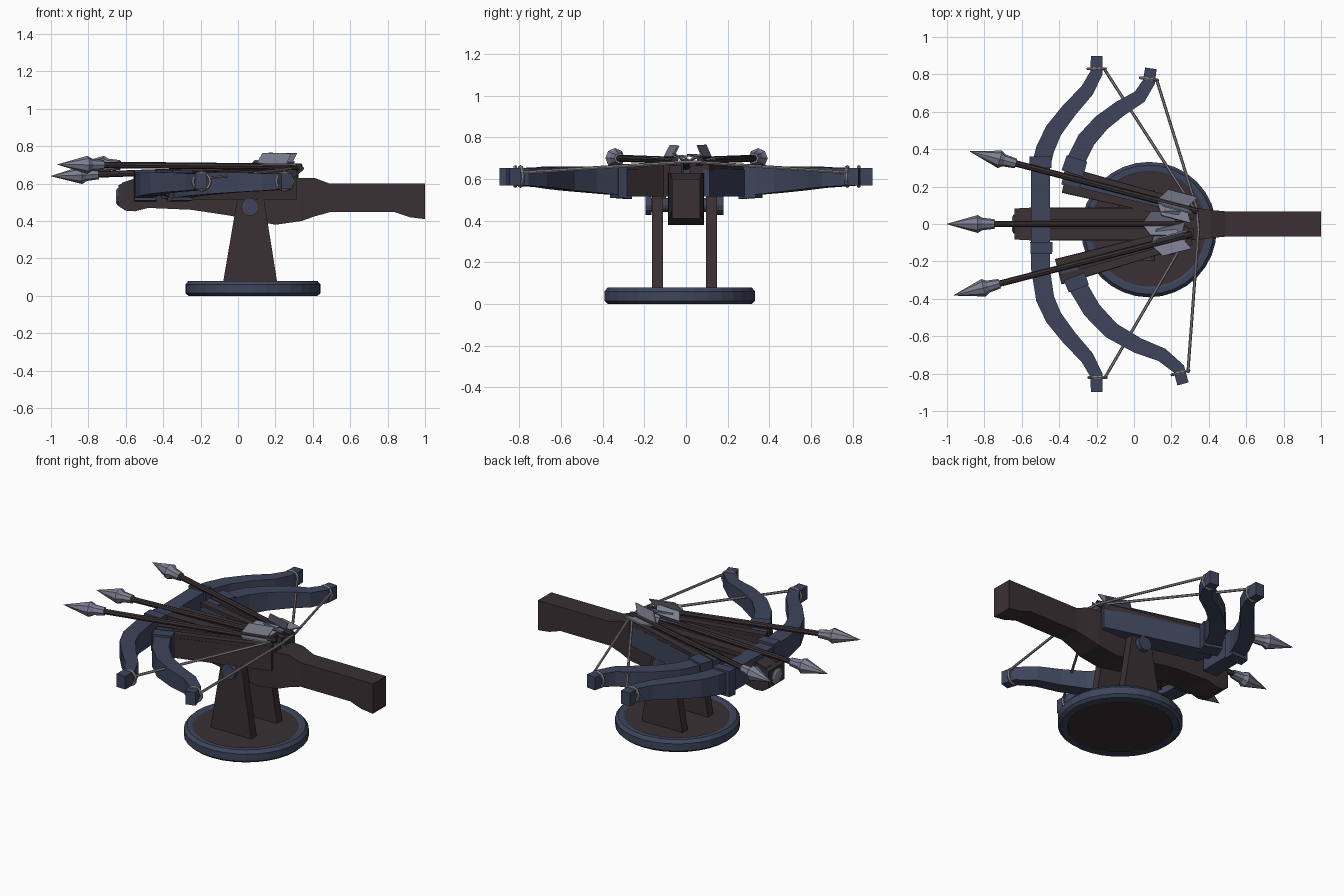
import bpy, bmesh, math
from mathutils import Vector, Matrix

if "Cube" in bpy.data.objects:
    bpy.data.objects.remove(bpy.data.objects["Cube"])


def mat(name, rgb):
    m = bpy.data.materials.new(name)
    m.diffuse_color = (*rgb, 1)
    m.use_nodes = True
    m.node_tree.nodes["Principled BSDF"].inputs["Base Color"].default_value = m.diffuse_color
    return m


WOOD = mat("dark_wood", (0.042, 0.030, 0.034))
BLUE = mat("blue_steel", (0.048, 0.060, 0.105))
METAL = mat("grey_metal", (0.20, 0.21, 0.28))
CORD = mat("pale_cord", (0.28, 0.26, 0.29))


def finish(name, bm, *mats):
    bmesh.ops.recalc_face_normals(bm, faces=bm.faces)
    me = bpy.data.meshes.new(name)
    bm.to_mesh(me)
    bm.free()
    for m in mats:
        me.materials.append(m)
    ob = bpy.data.objects.new(name, me)
    bpy.context.collection.objects.link(ob)
    return ob


def skin(bm, rings):
    """Join rings of vertices into a closed tube with end caps."""
    rs = [[bm.verts.new(p) for p in r] for r in rings]
    n = len(rs[0])
    for a, b in zip(rs, rs[1:]):
        for i in range(n):
            bm.faces.new((a[i], a[(i + 1) % n], b[(i + 1) % n], b[i]))
    bm.faces.new(rs[0])
    bm.faces.new(rs[-1][::-1])


def beam(name, stations, m):
    """Rectangular section swept in plan; station = x, y, width, z low, z high."""
    pts = [Vector((s[0], s[1], 0)) for s in stations]
    rings = []
    for i, (x, y, w, lo, hi) in enumerate(stations):
        t = (pts[min(i + 1, len(pts) - 1)] - pts[max(i - 1, 0)]).normalized()
        n = Vector((-t.y, t.x, 0)) * w / 2
        a, b = pts[i] + n, pts[i] - n
        rings.append([(a.x, a.y, lo), (b.x, b.y, lo), (b.x, b.y, hi), (a.x, a.y, hi)])
    bm = bmesh.new()
    skin(bm, rings)
    return finish(name, bm, m)


def prism(name, profile, y0, y1, m):
    bm = bmesh.new()
    skin(bm, [[(x, y, z) for x, z in profile] for y in (y0, y1)])
    return finish(name, bm, m)


def lathe(name, p, axis, profile, sides, m):
    """Profile of (distance along axis, radius)."""
    rot = Vector(axis).to_track_quat('Z', 'Y')
    bm = bmesh.new()
    skin(bm, [[Vector(p) + rot @ Vector((r * math.cos(k * math.tau / sides),
              r * math.sin(k * math.tau / sides), d)) for k in range(sides)]
              for d, r in profile])
    return finish(name, bm, m)


def rod(name, a, b, r, m, sides=8):
    d = Vector(b) - Vector(a)
    return lathe(name, a, d, [(0, r), (d.length, r)], sides, m)


# Round base: blue rim, wooden disc inside
base = lathe("base", (0.08, -0.03, 0), (0, 0, 1),
             [(0.004, 0.30), (0, 0.305), (0, 0.345), (0.015, 0.362), (0.06, 0.362),
              (0.08, 0.345), (0.08, 0.315), (0.074, 0.305)], 32, BLUE)
base.data.materials.append(WOOD)
for f in base.data.polygons:
    if len(f.vertices) > 4:
        f.material_index = 1

# Support plates and pivot
for tag, y in (("left", 0.122), ("right", -0.137)):
    prism("support_" + tag, [(-0.08, 0.07), (0.21, 0.07), (0.135, 0.54), (0.115, 0.56),
                             (0.025, 0.56), (0.0, 0.54)], y - 0.027, y + 0.027, WOOD)
rod("pivot_pin", (0.065, -0.185, 0.475), (0.065, 0.17, 0.475), 0.033, BLUE, 12)
for y in (-0.195, 0.15):
    rod("pivot_cap", (0.065, y, 0.475), (0.065, y + 0.03, 0.475), 0.048, BLUE, 12)

# Main stock with narrow rear grip
beam("main_stock", [(-0.64, 0, 0.165, 0.48, 0.59), (-0.60, 0, 0.17, 0.455, 0.61),
                    (-0.55, 0, 0.175, 0.452, 0.625), (-0.48, 0, 0.175, 0.47, 0.63),
                    (-0.25, 0, 0.175, 0.46, 0.63), (-0.05, 0, 0.175, 0.43, 0.63),
                    (0.20, 0, 0.175, 0.38, 0.63), (0.34, 0, 0.17, 0.40, 0.63),
                    (0.41, 0, 0.15, 0.425, 0.63), (0.49, 0, 0.135, 0.447, 0.60),
                    (0.60, 0, 0.135, 0.447, 0.60), (0.84, 0, 0.135, 0.447, 0.60),
                    (0.92, 0, 0.135, 0.42, 0.60), (1.0, 0, 0.135, 0.41, 0.60)], WOOD)
for s in (-1, 1):
    beam("main_rail", [(-0.62, s * 0.052, 0.06, 0.58, 0.605), (-0.47, s * 0.052, 0.06, 0.6, 0.655),
                       (0.32, s * 0.052, 0.06, 0.6, 0.665)], WOOD)
lathe("nose_cap", (-0.63, 0, 0.53), (-1, 0, 0), [(0, 0.05), (0.014, 0.05), (0.022, 0.035)], 10, METAL)

# Angled side stocks with wooden rails on top
for tag, f, r, m in (("left", (-0.37, 0.235), (0.31, 0.065), BLUE),
                     ("right", (-0.405, -0.255), (0.30, -0.06), WOOD)):
    beam("side_stock_" + tag, [(*f, 0.14, 0.54, 0.63), (f[0] + 0.04, f[1] * 0.96, 0.14, 0.515, 0.645),
                               (*r, 0.10, 0.515, 0.645)], m)
    n = Vector((f[1] - r[1], r[0] - f[0])).normalized()
    for s in (-1, 1):
        a, b = Vector(f) + n * s * 0.043, Vector(r) + n * s * 0.033
        beam("side_rail_" + tag, [(a.x, a.y, 0.05, 0.62, 0.66), (b.x, b.y, 0.035, 0.64, 0.675)], WOOD)

# Bow limbs: plan path, size shrinking toward the tip
LIMB = [(0.10, 0.52, 0.655), (0.10, 0.525, 0.66), (0.098, 0.535, 0.66), (0.092, 0.545, 0.66),
        (0.084, 0.555, 0.66), (0.075, 0.562, 0.655), (0.066, 0.568, 0.653), (0.062, 0.57, 0.653)]


def limb(name, path):
    beam(name, [(x, y, *sz) for (x, y), sz in zip(path, LIMB)], BLUE)


main = [(-0.50, 0.0), (-0.50, 0.30), (-0.475, 0.40), (-0.43, 0.50), (-0.345, 0.61),
        (-0.25, 0.715), (-0.20, 0.81), (-0.20, 0.897)]
limb("main_limb_left", main)
limb("main_limb_right", [(x, -y) for x, y in
                         [(-0.50, 0.0), (-0.50, 0.24), *main[2:]]])
limb("side_limb_left", [(-0.34, 0.20), (-0.305, 0.35), (-0.255, 0.45), (-0.175, 0.54),
                        (-0.07, 0.62), (0.03, 0.68), (0.08, 0.76), (0.09, 0.832)])
limb("side_limb_right", [(-0.365, -0.21), (-0.29, -0.35), (-0.225, -0.46), (-0.12, -0.57),
                         (0.02, -0.65), (0.15, -0.70), (0.24, -0.775), (0.262, -0.855)])
# Collars where the limbs meet their stocks
for x0, y0, x1, y1 in ((-0.50, 0.30, -0.50, 0.36), (-0.495, -0.095, -0.495, -0.16),
                       (-0.33, 0.27, -0.305, 0.35), (-0.32, -0.28, -0.295, -0.345)):
    beam("limb_collar", [(x0, y0, 0.12, 0.505, 0.672), (x1, y1, 0.115, 0.51, 0.672)], BLUE)

# Strings and their wraps at the limb tips
for tip, aim, end in (((-0.20, 0.83), (0, 1), (0.33, 0.07)), ((0.08, 0.775), (0.15, 1), (0.34, 0.07)),
                      ((-0.195, -0.82), (0, 1), (0.29, -0.055)), ((0.248, -0.795), (-0.25, 1), (0.345, -0.03))):
    bpy.ops.mesh.primitive_torus_add(
        major_segments=16, minor_segments=6, major_radius=0.046, minor_radius=0.009,
        location=(*tip, 0.612), rotation=Vector((*aim, 0)).to_track_quat('Z', 'Y').to_euler())
    ring = bpy.context.object
    ring.name = "string_wrap"
    ring.data.materials.append(CORD)
    rod("bow_string", (tip[0] + 0.04, tip[1], 0.63), (*end, 0.68), 0.008, CORD, 6)
rod("nock_string", (0.335, 0.075, 0.682), (0.345, -0.035, 0.682), 0.009, CORD, 6)


def arrow(tag, tip, tail, rolls):
    tip, tail = Vector(tip), Vector(tail)
    d = tail - tip
    rod("arrow_shaft_" + tag, tip + d * 0.15, tail, 0.017, WOOD, 8)
    lathe("arrow_head_" + tag, tip, d, [(0, 0.001), (0.165, 0.048), (0.19, 0.033),
                                        (0.255, 0.026)], 8, METAL)
    # Swept vanes around the tail
    u = d.normalized()
    side = u.cross(Vector((0, 0, 1))).normalized()
    up = side.cross(u)
    bm = bmesh.new()
    for a in rolls:
        o = side * math.cos(math.radians(a)) + up * math.sin(math.radians(a))
        t = u.cross(o) * 0.004
        q = [tail - u * l + o * h for l, h in ((0.22, 0.012), (0.18, 0.075), (0.02, 0.075), (0.055, 0.012))]
        skin(bm, [[p - t for p in q], [p + t for p in q]])
    finish("arrow_vanes_" + tag, bm, METAL)


arrow("centre", (-1.0, 0, 0.64), (0.27, 0, 0.685), (35, 155))
arrow("left", (-0.877, 0.388, 0.702), (0.34, 0.068, 0.69), (20, 75, 170))
arrow("right", (-0.965, -0.382, 0.702), (0.31, -0.055, 0.69), (10, 110, 165))
